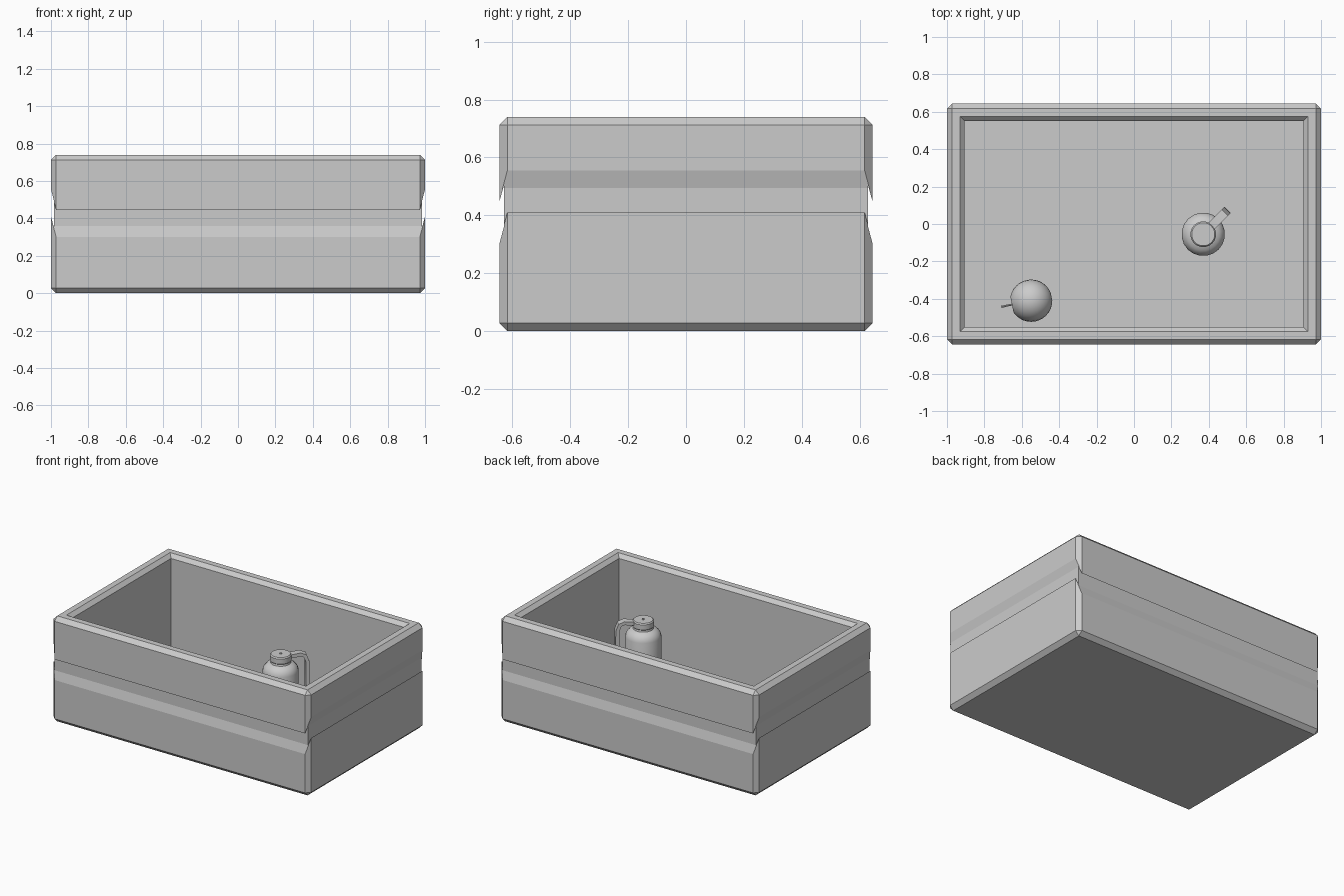
import bpy, bmesh
from math import pi, cos, sin
from mathutils import Vector, Matrix

if "Cube" in bpy.data.objects:
    bpy.data.objects.remove(bpy.data.objects["Cube"])

HX, HY, H, WALL, CH = 1.0, 0.645, 0.74, 0.07, 0.028


def finish(name, bm, smooth=None):
    bmesh.ops.recalc_face_normals(bm, faces=bm.faces[:])
    me = bpy.data.meshes.new(name)
    bm.to_mesh(me)
    bm.free()
    ob = bpy.data.objects.new(name, me)
    bpy.context.collection.objects.link(ob)
    if smooth:
        bpy.ops.object.select_all(action='DESELECT')
        ob.select_set(True)
        bpy.context.view_layer.objects.active = ob
        bpy.ops.object.shade_smooth_by_angle(angle=smooth)
    return ob


def bridge(bm, loops, closed_ends=True):
    """Skin a list of equal-length vertex rings."""
    rings = [[bm.verts.new(p) for p in ring] for ring in loops]
    n = len(rings[0])
    for a, b in zip(rings, rings[1:]):
        for i in range(n):
            j = (i + 1) % n
            bm.faces.new((a[i], a[j], b[j], b[i]))
    if closed_ends:
        bm.faces.new(rings[0])
        bm.faces.new(rings[-1])


def rect(hx, hy, z):
    return [(-hx, -hy, z), (hx, -hy, z), (hx, hy, z), (-hx, hy, z)]


def lathe(name, profile, n, matrix):
    bm = bmesh.new()
    bridge(bm, [[(r * cos(2 * pi * i / n), r * sin(2 * pi * i / n), z) for i in range(n)]
                for r, z in profile])
    bm.transform(matrix)
    return finish(name, bm, 0.6)


def cut(target, cutter):
    mod = target.modifiers.new("cut", 'BOOLEAN')
    mod.operation, mod.solver, mod.object = 'DIFFERENCE', 'EXACT', cutter
    cutter.hide_render = True
    bpy.context.view_layer.objects.active = target
    bpy.ops.object.modifier_apply(modifier=mod.name)
    bpy.data.objects.remove(cutter)


# crate body: chamfered block
bm = bmesh.new()
bmesh.ops.create_cube(bm, size=1)
bm.transform(Matrix.Translation((0, 0, H / 2)) @ Matrix.Diagonal((2 * HX, 2 * HY, H, 1)))
bmesh.ops.bevel(bm, geom=bm.edges[:], offset=CH, segments=1, affect='EDGES')
crate = finish("crate", bm)

# hollow inside with a chamfered rim
ix, iy = HX - WALL, HY - WALL
bm = bmesh.new()
bridge(bm, [rect(ix - 0.025, iy - 0.025, WALL), rect(ix - 0.025, iy - 0.025, H - 0.025),
            rect(ix + 0.025, iy + 0.025, H + 0.025)])
cut(crate, finish("cavity_cutter", bm))

# undercut grooves: lip hangs down on the long sides, points up on the short sides
groove = [(0.06, 0.30), (0, 0.30), (-0.016, 0.36), (-0.016, 0.503), (0, 0.445), (0.06, 0.445)]
for side in (-1, 1):
    bm = bmesh.new()
    bridge(bm, [[(x, side * (HY + u), z) for u, z in groove] for x in (-1.2, 1.2)])
    cut(crate, finish("long_groove_cutter", bm))
    bm = bmesh.new()
    bridge(bm, [[(side * (HX + u), y, 0.855 - z) for u, z in groove] for y in (-0.9, 0.9)])
    cut(crate, finish("short_groove_cutter", bm))

# flask body and cap
place = Matrix.Translation((0.37, -0.055, WALL)) @ Matrix.Rotation(pi / 4, 4, 'Z')
lathe("flask_body", [(0.108, 0), (0.116, 0.01), (0.116, 0.435), (0.108, 0.46), (0.088, 0.482),
                     (0.066, 0.49), (0.06, 0.515)], 20, place)
lathe("flask_cap", [(0.062, 0.5), (0.069, 0.507), (0.069, 0.542), (0.062, 0.55)], 20, place)
lathe("cap_button", [(0.009, 0.545), (0.009, 0.555)], 8, place)

# flask handle: flat strap from the cap, over and down the side
path = [(0.04, 0.53), (0.125, 0.542), (0.155, 0.53), (0.17, 0.49), (0.172, 0.22), (0.155, 0.17), (0.105, 0.15)]
bm = bmesh.new()
rings = []
for i, p in enumerate(path):
    a, b = Vector(path[max(i - 1, 0)]), Vector(path[min(i + 1, len(path) - 1)])
    t = (b - a).normalized()
    nx, nz = -t.y * 0.012, t.x * 0.012
    rings.append([(p[0] + s * nx, w, p[1] + s * nz)
                  for s, w in ((1, -0.024), (1, 0.024), (-1, 0.024), (-1, -0.024))])
bridge(bm, rings)
bm.transform(place)
finish("flask_handle", bm, 0.6)

# round fruit lying on its side, with a dimple at the stem
R = 0.113
tilt = Matrix.Translation((-0.55, -0.41, WALL + R)) @ Matrix.Rotation(pi + 0.2, 4, 'Z') @ Matrix.Rotation(pi / 2, 4, 'Y')
prof = [(R * sin(a), -R * cos(a)) for a in [pi * k / 16 for k in range(1, 15)]]
lathe("fruit", prof + [(0.02, 0.098), (0.005, 0.085)], 24, tilt)

# stem
bm = bmesh.new()
bridge(bm, [[(x + r * cos(k * pi / 3), r * sin(k * pi / 3), z) for k in range(6)]
            for x, r, z in ((0, 0.006, 0.08), (0.003, 0.006, 0.13), (0.012, 0.008, 0.163))])
bm.transform(tilt)
finish("fruit_stem", bm, 0.6)
